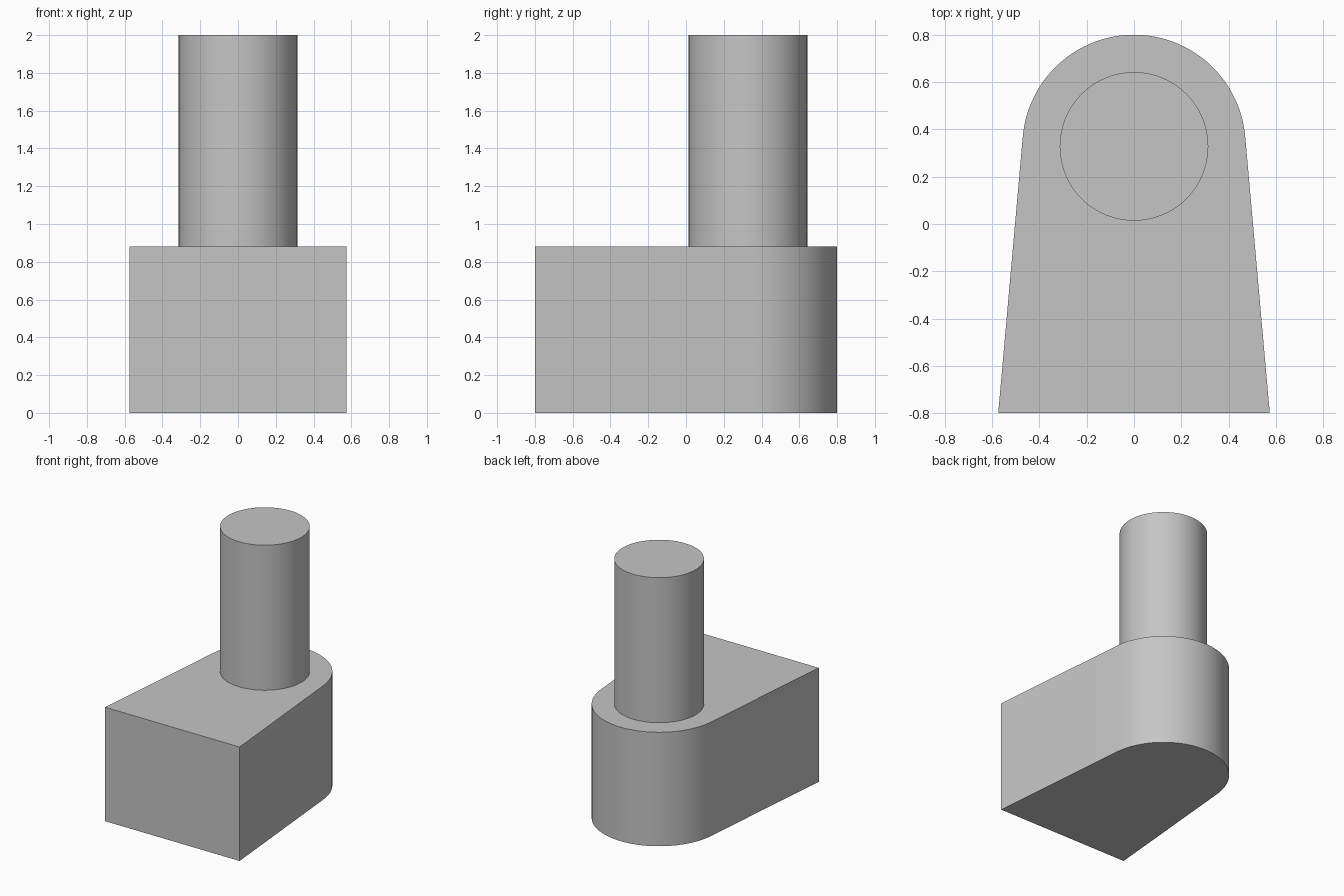
import bpy, bmesh
from math import atan2, acos, hypot, cos, sin, radians

cube = bpy.data.objects.get("Cube")
if cube:
    bpy.data.objects.remove(cube, do_unlink=True)

grey = bpy.data.materials.new("light_grey")
grey.use_nodes = True
grey.diffuse_color = (0.56, 0.56, 0.56, 1)
grey.node_tree.nodes["Principled BSDF"].inputs["Base Color"].default_value = (0.56, 0.56, 0.56, 1)


def extrude_profile(name, points, bottom, top):
    """Raise a closed outline into a solid with smooth curved walls."""
    bm = bmesh.new()
    base = bm.faces.new([bm.verts.new((x, y, bottom)) for x, y in points])
    result = bmesh.ops.extrude_face_region(bm, geom=[base], use_keep_orig=True)
    raised = [v for v in result["geom"] if isinstance(v, bmesh.types.BMVert)]
    bmesh.ops.translate(bm, verts=raised, vec=(0, 0, top - bottom))
    bmesh.ops.recalc_face_normals(bm, faces=bm.faces)
    mesh = bpy.data.meshes.new(name)
    bm.to_mesh(mesh)
    bm.free()
    mesh.materials.append(grey)
    obj = bpy.data.objects.new(name, mesh)
    bpy.context.collection.objects.link(obj)
    bpy.ops.object.select_all(action="DESELECT")
    obj.select_set(True)
    bpy.context.view_layer.objects.active = obj
    bpy.ops.object.shade_smooth_by_angle(angle=radians(30))
    return obj


def arc(centre_y, radius, start, end, steps):
    angles = [start + (end - start) * i / steps for i in range(steps + 1)]
    return [(radius * cos(a), centre_y + radius * sin(a)) for a in angles]


# Shared axis of the rounded back and the pin
axis_y = 0.328
round_radius = 0.472
front_x, front_y = 0.574, -0.8
block_height = 0.88

# Tapered block: straight sides run tangent into the rounded back
dx, dy = front_x, front_y - axis_y
tangent = atan2(dy, dx) + acos(round_radius / hypot(dx, dy))
outline = [(-front_x, front_y), (front_x, front_y)]
outline += arc(axis_y, round_radius, tangent, radians(180) - tangent, 64)
extrude_profile("tapered_block", outline, 0, block_height)

# Upright cylindrical pin
circle = arc(axis_y, 0.314, 0, radians(360), 96)[:-1]
extrude_profile("upright_pin", circle, block_height, 2)
